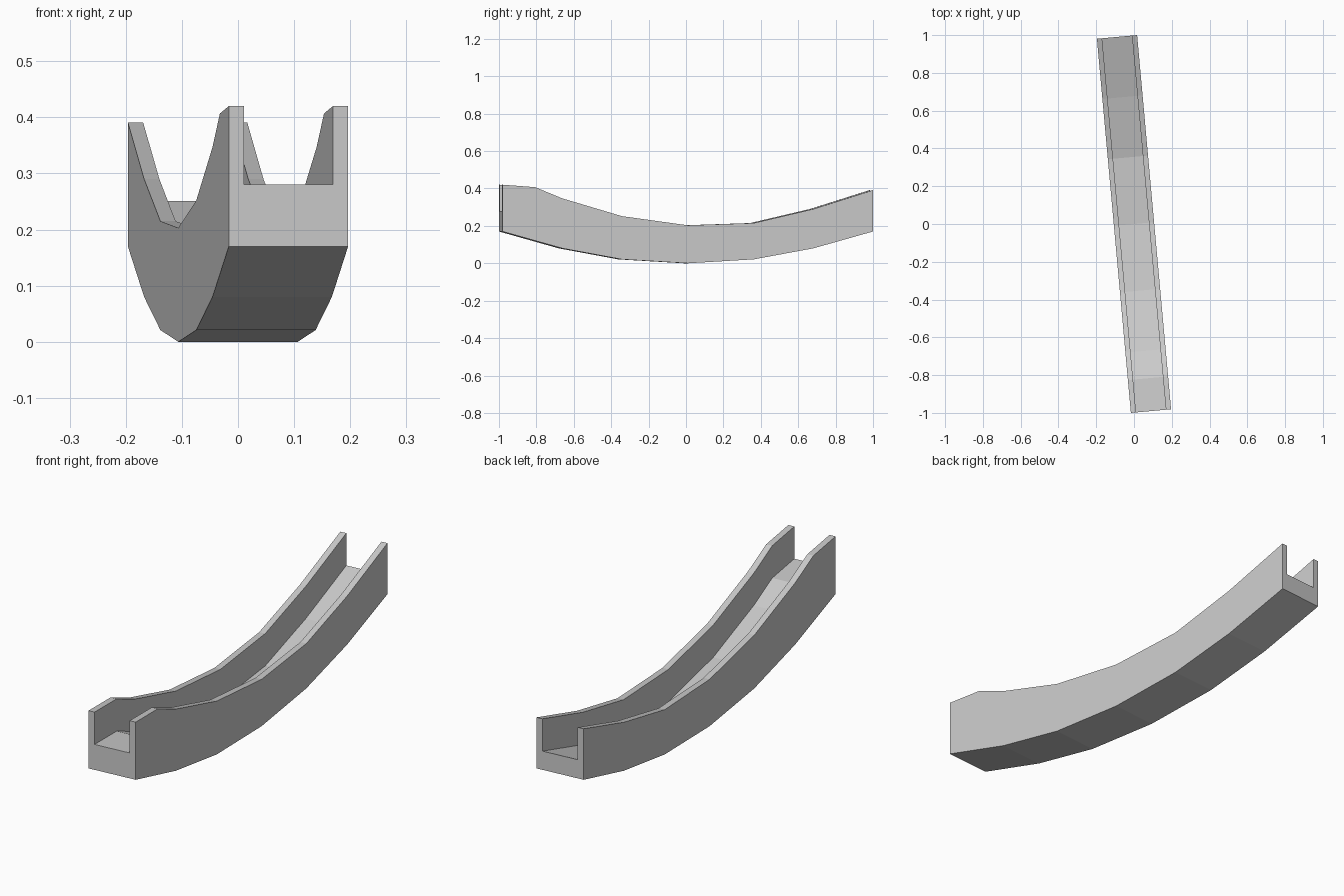
import bpy, bmesh
from mathutils import Matrix

if "Cube" in bpy.data.objects:
    bpy.data.objects.remove(bpy.data.objects["Cube"])

# Stations along the trough: (distance, underside z, wall top z)
STATIONS = [(-0.9945, 0.17, 0.42), (-0.82, 0.121, 0.407), (-0.674, 0.08, 0.347),
            (-0.354, 0.021, 0.252), (0, 0, 0.203), (0.354, 0.021, 0.215),
            (0.674, 0.08, 0.29), (0.9945, 0.17, 0.391)]
OUTER, INNER, DEPTH = 0.1068, 0.0795, 0.14
YAW = 0.0905

bm = bmesh.new()


# U-shaped cross-section at one station
def section(y, low, high):
    floor = high - DEPTH
    pts = [(-OUTER, low), (OUTER, low), (OUTER, high), (INNER, high),
           (INNER, floor), (-INNER, floor), (-INNER, high), (-OUTER, high)]
    return [bm.verts.new((x, y, z)) for x, z in pts]


rings = [section(*s) for s in STATIONS]

# Skin between neighbouring sections
for a, b in zip(rings, rings[1:]):
    for i in range(8):
        j = (i + 1) % 8
        bm.faces.new((a[i], a[j], b[j], b[i]))

# End faces: base block plus two wall ends
for r in (rings[0], rings[-1]):
    bm.faces.new((r[0], r[1], r[4], r[5]))
    bm.faces.new((r[1], r[2], r[3], r[4]))
    bm.faces.new((r[0], r[5], r[6], r[7]))

bmesh.ops.recalc_face_normals(bm, faces=bm.faces[:])
bmesh.ops.rotate(bm, verts=bm.verts[:], cent=(0, 0, 0),
                 matrix=Matrix.Rotation(YAW, 3, 'Z'))
mesh = bpy.data.meshes.new("curved_trough")
bm.to_mesh(mesh)
bm.free()
bpy.context.collection.objects.link(bpy.data.objects.new("curved_trough", mesh))
